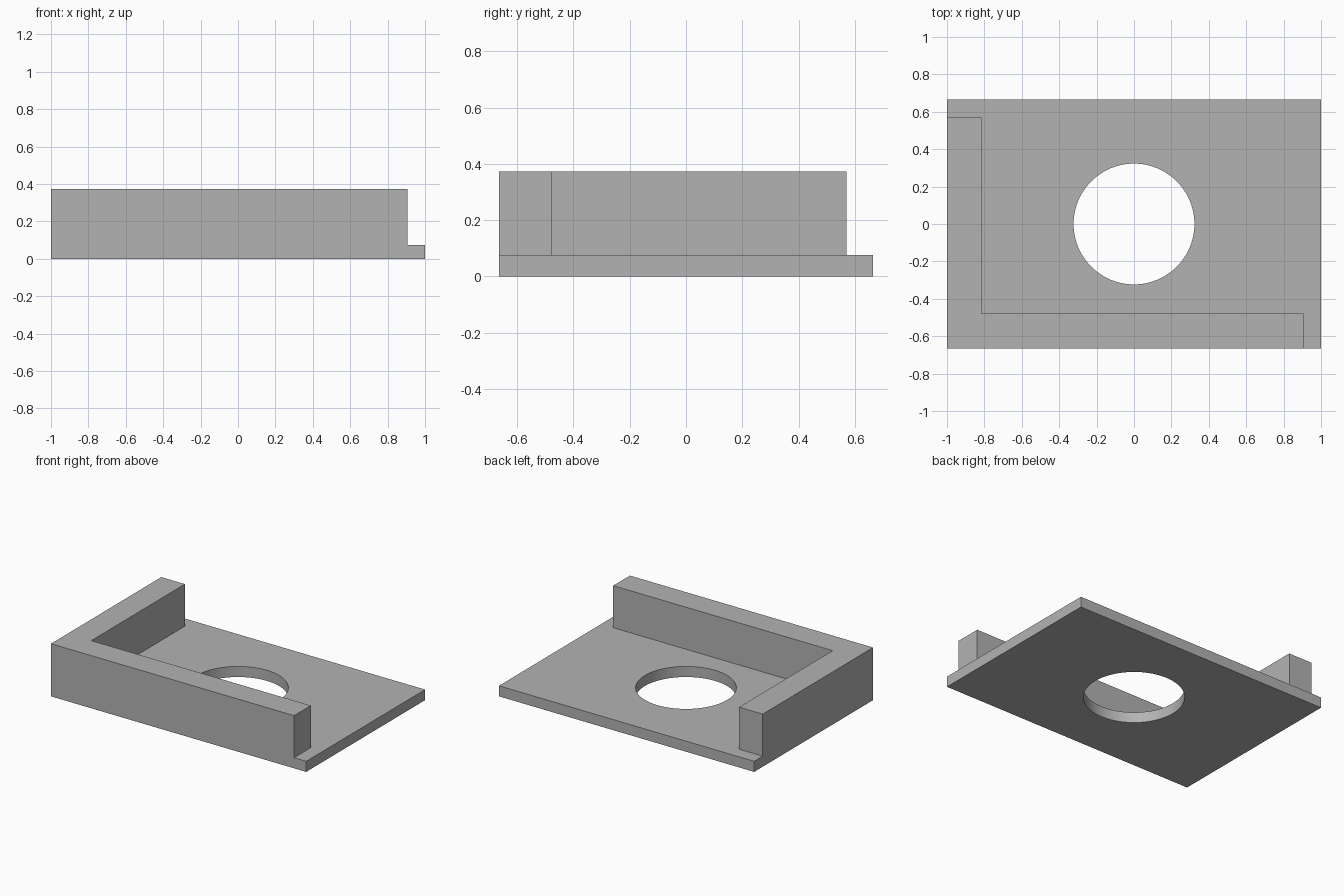
import bpy
import bmesh
import math

cube = bpy.data.objects.get("Cube")
if cube:
    bpy.data.objects.remove(cube, do_unlink=True)

grey = bpy.data.materials.new("plain grey")
grey.use_nodes = True
colour = (0.45, 0.45, 0.45, 1)
grey.diffuse_color = colour
grey.node_tree.nodes["Principled BSDF"].inputs["Base Color"].default_value = colour


def prism(name, outline, z0, z1):
    """Extrude a flat outline from z0 up to z1."""
    bm = bmesh.new()
    face = bm.faces.new([bm.verts.new((x, y, z0)) for x, y in outline])
    top = bmesh.ops.extrude_face_region(bm, geom=[face])["geom"]
    bmesh.ops.translate(bm, vec=(0, 0, z1 - z0),
                        verts=[g for g in top if isinstance(g, bmesh.types.BMVert)])
    bmesh.ops.recalc_face_normals(bm, faces=bm.faces)
    mesh = bpy.data.meshes.new(name)
    bm.to_mesh(mesh)
    bm.free()
    mesh.materials.append(grey)
    obj = bpy.data.objects.new(name, mesh)
    bpy.context.collection.objects.link(obj)
    return obj


def combine(target, helper, operation):
    """Apply a boolean and discard the helper."""
    mod = target.modifiers.new(operation, 'BOOLEAN')
    mod.object, mod.operation, mod.solver = helper, operation, 'EXACT'
    bpy.context.view_layer.objects.active = target
    bpy.ops.object.modifier_apply(modifier=mod.name)
    bpy.data.objects.remove(helper, do_unlink=True)


X, Y, PLATE, TOP = 1.0, 0.665, 0.075, 0.373

# Base plate
plate = prism("base_plate", [(-X, -Y), (X, -Y), (X, Y), (-X, Y)], 0, PLATE)

# L-shaped wall along the front and right edges, stopping short at both ends
wall = prism("corner_wall", [(-X, -Y), (0.905, -Y), (0.905, -0.478),
                             (-0.815, -0.478), (-0.815, 0.57), (-X, 0.57)], 0, TOP)
combine(plate, wall, 'UNION')

# Round hole through the plate
sides = 96
circle = [(0.323 * math.cos(math.tau * i / sides), 0.323 * math.sin(math.tau * i / sides))
          for i in range(sides)]
hole = prism("hole_cutter", circle, -0.1, 0.2)
combine(plate, hole, 'DIFFERENCE')
plate.name = "base_plate_with_corner_wall"

# Smooth only the hole's side
bpy.ops.object.select_all(action='DESELECT')
plate.select_set(True)
bpy.context.view_layer.objects.active = plate
bpy.ops.object.shade_smooth_by_angle(angle=math.radians(30))
